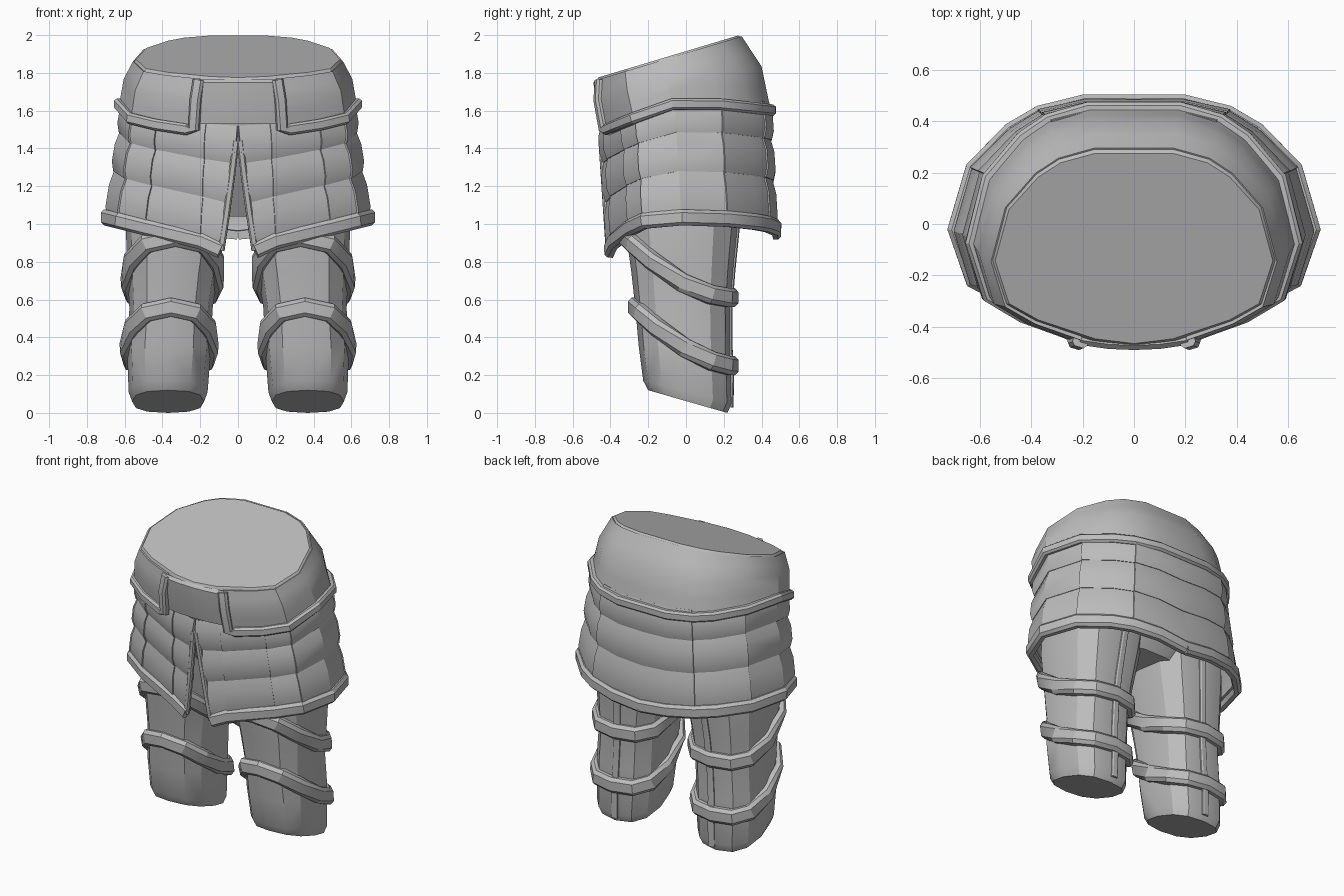
import bpy, math
from mathutils import Vector

if "Cube" in bpy.data.objects:
    bpy.data.objects.remove(bpy.data.objects["Cube"])

grey = bpy.data.materials.new("plain_grey")
grey.diffuse_color = (0.5, 0.5, 0.5, 1)
grey.use_nodes = True
grey.node_tree.nodes["Principled BSDF"].inputs["Base Color"].default_value = grey.diffuse_color

# Half outline of the hips, front centre to back centre, unit size
HALF = [(0, -1), (.28, -.95), (.69, -.75), (.9, -.58), (1, -.13),
        (.9, .41), (.69, .75), (.53, .9), (.28, 1), (0, 1)]
OPEN = [(.37, -.91)] + HALF[2:]          # the belt is open at the front
# Closed outline of a leg, counter-clockwise from the front
LEG = []
for i in range(12):
    a = math.radians(i * 30 - 90)
    c, s = math.cos(a), math.sin(a)
    LEG.append((math.copysign(abs(c) ** .8, c), math.copysign(abs(s) ** .8, s)))


def lerp(a, b, t):
    return a + (b - a) * t


def spot(n, cx, rx, yf, yb):
    """Scale a unit outline point to a ring given by width, front and back."""
    return cx + n[0] * rx, lerp(yf, yb, (n[1] + 1) / 2)


def table(rows, key):
    """Interpolate a table of rows sorted by their first value."""
    for a, b in zip(rows, rows[1:]):
        if key <= b[0]:
            t = max(0, (key - a[0]) / (b[0] - a[0]))
            return [lerp(p, q, t) for p, q in zip(a[1:], b[1:])]
    return list(rows[-1][1:])


def build(name, verts, faces, thick=0, angle=30):
    me = bpy.data.meshes.new(name)
    me.from_pydata(verts, [], faces)
    me.materials.append(grey)
    ob = bpy.data.objects.new(name, me)
    bpy.context.collection.objects.link(ob)
    if thick:
        m = ob.modifiers.new("thickness", 'SOLIDIFY')
        m.thickness, m.offset = thick, -1
    m = ob.modifiers.new("mirror", 'MIRROR')
    m.merge_threshold = .0005
    bpy.ops.object.select_all(action='DESELECT')
    ob.select_set(True)
    bpy.context.view_layer.objects.active = ob
    bpy.ops.object.convert(target='MESH')
    bpy.ops.object.shade_smooth_by_angle(angle=math.radians(angle))
    return ob


def grid(rows, closed=False, start=0):
    """Quads for rows of points listed from top to bottom."""
    n = len(rows[0])
    return [(start + (r + 1) * n + c, start + (r + 1) * n + (c + 1) % n,
             start + r * n + (c + 1) % n, start + r * n + c)
            for r in range(len(rows) - 1) for c in range(n if closed else n - 1)]


def trim(name, pts, centre, width, thick, closed=False):
    """Bevelled strap swept along a path, facing away from a vertical axis."""
    pts = [Vector(p) for p in pts]
    n, verts = len(pts), []
    for i, p in enumerate(pts):
        a = pts[(i - 1) % n] if closed or i else p
        b = pts[(i + 1) % n] if closed or i < n - 1 else p
        tan = (b - a).normalized()
        out = Vector((p.x - centre[0], (p.y - centre[1]) * 1.6, 0))
        out = (out - tan * out.dot(tan)).normalized()
        side = out.cross(tan)
        for s, o in ((-.5, -.3), (.5, -.3), (.5, .5), (.3, 1), (-.3, 1), (-.5, .5)):
            verts.append(p + side * s * width + out * o * thick)
    faces = []
    for i in range(n if closed else n - 1):
        j = (i + 1) % n
        faces += [(i * 6 + k, i * 6 + (k + 1) % 6, j * 6 + (k + 1) % 6, j * 6 + k)
                  for k in range(6)]
    if not closed:
        faces += [tuple(range(5, -1, -1))]
        if abs(pts[-1].x) > .001:
            faces += [tuple(range(n * 6 - 6, n * 6))]
    return build(name, verts, faces)


# Heights around the hips
def belt_z(n):
    return 1.645 - (.175 if n[1] < 0 else .05) * abs(n[1]) ** 1.2


def hem_z(n):
    return (.86 if n[1] < 0 else .96) + (.175 if n[1] < 0 else .075) * n[0]


def rim_z(y):
    return 1.915 + .3 * y


# Waist body with a sloping flat top, narrowing to the crotch
rows = [[], [], [], [], []]
for n in HALF:
    x, y = spot(n, 0, .54, -.465, .275)
    rows[0].append((x, y, rim_z(y)))
    x, y = spot(n, 0, .555, -.475, .30)
    rows[1].append((x, y, rim_z(y) - .02))
    rows[2].append((*spot(n, 0, .585, -.435, .41), belt_z(n) - .03))
    rows[3].append((*spot(n, 0, .5, -.3, .3), 1.2))
    rows[4].append((*spot(n, 0, .3, -.2, .2), 1.04))
verts = sum(rows, [])
k = len(HALF)
build("waist_body", verts, grid(rows) + [tuple(range(k)), tuple(range(5 * k - 1, 4 * k - 1, -1))])

# Front waist panel showing in the belt opening
rows = [[(0, y, z), (.1, y + .004, z), (.21, y + .02, z)]
        for y, z in ((-.472, 1.768), (-.49, 1.75), (-.48, 1.65), (-.455, 1.53))]
build("front_waist_panel", sum(rows, []), grid(rows), .025)

# Wide belt, open at the front
BELT = [(0, .556, -.487, .295), (.4, .605, -.5, .40), (1, .63, -.47, .45)]


def belt_point(n, t):
    x, y = spot(n, 0, *table(BELT, t))
    top = rim_z(spot(n, 0, .556, -.487, .295)[1]) - .01
    return x, y, lerp(top, belt_z(n), t)


rows = [[belt_point(n, t) for n in OPEN] for t in (0, .2, .4, .7, 1)]
build("belt", sum(rows, []), grid(rows), .04)
edge = [belt_point(OPEN[0], t) for t in (.03, .4, .94)]
edge += [belt_point(n, .98) for n in [(.43, -.88)] + OPEN[1:]]
trim("belt_trim", edge, (0, 0), .06, .027)


# Skirt of overlapping plates, split at the front
def skirt_point(n, t, puff=0):
    rx, yf, yb = lerp(.60, .692, t), lerp(-.445, -.4, t), lerp(.44, .47, t)
    x, y = spot(n, 0, rx + puff, yf - puff, yb + puff)
    if n == HALF[0]:
        x = .004 + .085 * t ** 1.2
    return x, y, lerp(belt_z(n) + .05, hem_z(n), t)


verts, faces = [], []
SEAMS = [0, .3, .62, 1]
# Each column of plates steps out slightly over its neighbour
COLUMNS = [HALF[0:2], HALF[1:3], HALF[2:4], HALF[3:6], HALF[5:8], HALF[7:]]
for t0, t1 in zip(SEAMS, SEAMS[1:]):
    for col in COLUMNS:
        rows = [[skirt_point(n, lerp(t0, t1, v), p + (.007 if i == 0 else 0))
                 for i, n in enumerate(col)]
                for v, p in ((0, 0), (.3, .016), (.75, .018), (1, .004))]
        faces += grid(rows, start=len(verts))
        verts += sum(rows, [])
build("skirt_plates", verts, faces, .03)
trim("skirt_hem", [skirt_point(n, 1) for n in HALF], (0, 0), .085, .034)
trim("skirt_split_edge", [skirt_point(HALF[0], t, .008) for t in (.12, .4, .7, 1)],
     (0, 0), .035, .016)

# Legs: height, centre x, half width, front, back
RINGS = [(0, .37, .205, -.215, .235), (.1, .37, .213, -.238, .25), (.35, .365, .223, -.25, .235),
         (.55, .355, .22, -.268, .235), (.75, .345, .24, -.29, .25),
         (1, .325, .27, -.325, .275), (1.25, .3, .275, -.34, .3)]


def leg_point(n, z, slope=0):
    x, y = spot(n, *table(RINGS, z))
    return x, y, z + slope * (1 - n[1]) / 2


rows = [[leg_point(n, z) for n in LEG] for z in (1.25, 1, .75, .55, .35)]
rows.append([leg_point(n, .05, .12) for n in LEG])
rows.append([(.37 + (x - .37) * .93, y * .93, z) for x, y, z in
             [leg_point(n, 0, .12) for n in LEG]])
verts = sum(rows, [])
total = len(verts)
build("legs", verts, grid(rows, True) + [tuple(range(12)), tuple(range(total - 1, total - 13, -1))])


# Slanting straps around each leg, high at the front and low at the back
def strap(name, front, back, power):
    pts = [leg_point(n, lerp(back, front, ((1 - n[1]) / 2) ** power)) for n in LEG]
    trim(name, pts, (.35, 0), .1, .038, True)


strap("knee_straps", .56, .25, 1.7)
strap("thigh_straps", .93, .61, 2.0)

# Raised seam down the back of each leg
seam = [leg_point((-.06, 1), z) for z in (.03, .2, .35, .55, .75, 1, 1.2)]
trim("leg_back_seams", seam, (.34, 0), .045, .011)
